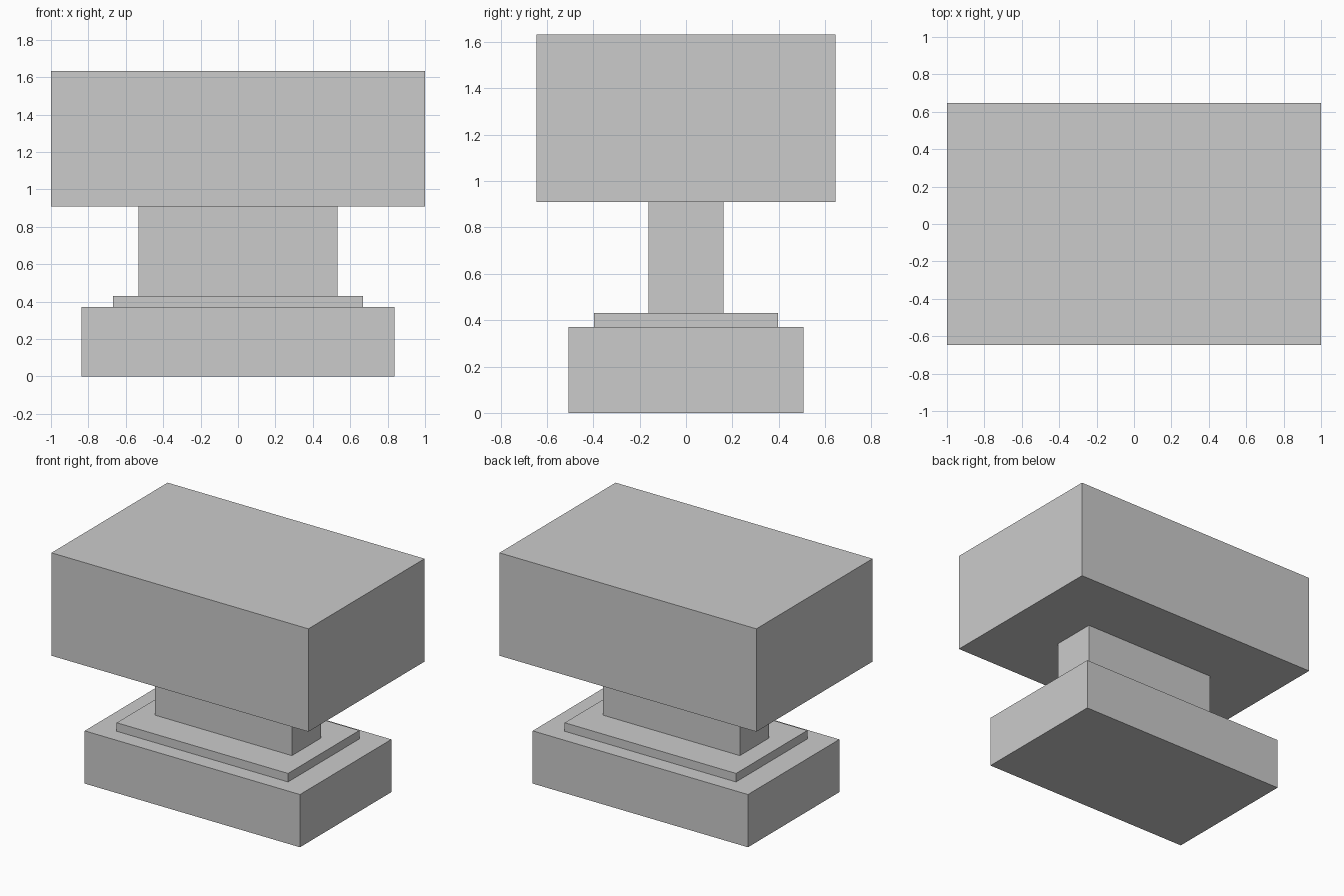
import bpy

if "Cube" in bpy.data.objects:
    bpy.data.objects.remove(bpy.data.objects["Cube"])


def box(name, half_x, half_y, z0, z1):
    """Axis-aligned block centred on the z axis."""
    bpy.ops.mesh.primitive_cube_add(size=2, location=(0, 0, (z0 + z1) / 2))
    ob = bpy.context.object
    ob.name = name
    ob.scale = (half_x, half_y, (z1 - z0) / 2)
    bpy.ops.object.transform_apply(location=False, rotation=False, scale=True)
    return ob


# Stacked blocks: name, half width, half depth, bottom, top
PARTS = [
    ("base", 0.838, 0.508, 0.0, 0.371),
    ("base_step", 0.667, 0.396, 0.371, 0.431),
    ("column", 0.533, 0.162, 0.431, 0.909),
    ("head_block", 1.0, 0.646, 0.909, 1.633),
]
for part in PARTS:
    box(*part)
